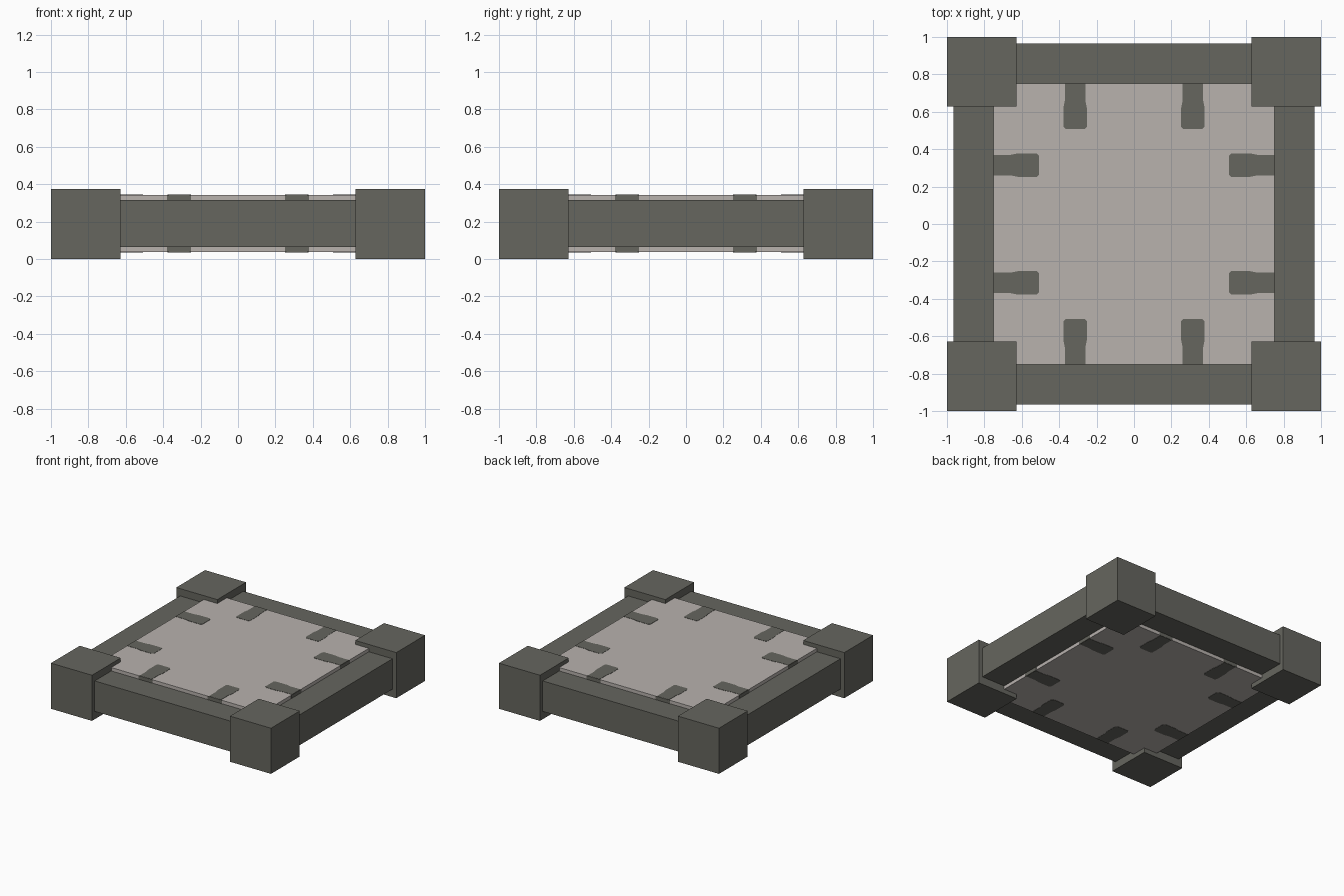
import bpy
import bmesh
from math import pi
from mathutils import Matrix, Vector

cube = bpy.data.objects.get("Cube")
if cube:
    bpy.data.objects.remove(cube, do_unlink=True)


def make_material(name, rgb):
    mat = bpy.data.materials.new(name)
    mat.use_nodes = True
    color = (*rgb, 1.0)
    mat.diffuse_color = color
    mat.node_tree.nodes["Principled BSDF"].inputs["Base Color"].default_value = color
    return mat


dark = make_material("dark grey stone", (0.133, 0.133, 0.114))
pale = make_material("pale grey stone", (0.479, 0.445, 0.423))


def add_object(name, bm, mat):
    bmesh.ops.recalc_face_normals(bm, faces=bm.faces)
    mesh = bpy.data.meshes.new(name)
    bm.to_mesh(mesh)
    bm.free()
    mesh.materials.append(mat)
    obj = bpy.data.objects.new(name, mesh)
    bpy.context.collection.objects.link(obj)
    return obj


def add_box(name, low, high, mat, turn=0.0):
    low, high = Vector(low), Vector(high)
    bm = bmesh.new()
    bmesh.ops.create_cube(bm, size=1.0)
    bmesh.ops.scale(bm, vec=high - low, verts=bm.verts)
    bmesh.ops.translate(bm, vec=(low + high) / 2, verts=bm.verts)
    bmesh.ops.rotate(bm, matrix=Matrix.Rotation(turn, 3, "Z"), verts=bm.verts)
    return add_object(name, bm, mat)


def add_prism(name, outline, bottom, top, mat, turn):
    bm = bmesh.new()
    face = bm.faces.new([bm.verts.new((x, y, bottom)) for x, y in outline])
    result = bmesh.ops.extrude_face_region(bm, geom=[face])
    raised = [v for v in result["geom"] if isinstance(v, bmesh.types.BMVert)]
    bmesh.ops.translate(bm, vec=(0, 0, top - bottom), verts=raised)
    bmesh.ops.rotate(bm, matrix=Matrix.Rotation(turn, 3, "Z"), verts=bm.verts)
    return add_object(name, bm, mat)


# Central slab, standing slightly proud of the frame above and below
EDGE, BOTTOM, TOP = 0.75, 0.037, 0.343
add_box("slab", (-EDGE, -EDGE, BOTTOM), (EDGE, EDGE, TOP), pale)

# Half outline of one inlaid tab: stem at the slab edge, rounded head inward
half = [(0.055, -EDGE), (0.055, -0.66), (0.063, -0.62),
        (0.063, -0.52), (0.05, -0.507)]
tab = half + [(-x, y) for x, y in reversed(half)]

# Four matching sides of the frame
for side, turn in zip(("front", "left", "back", "right"),
                      (0, pi / 2, pi, 3 * pi / 2)):
    add_box(f"{side}_beam", (-0.68, -0.965, 0.065), (0.68, -0.745, 0.315),
            dark, turn)
    add_box(f"{side}_corner_block", (-1, -1, 0), (-0.627, -0.627, 0.375),
            dark, turn)
    for number, center in enumerate((-0.315, 0.315), 1):
        outline = [(x + center, y) for x, y in tab]
        add_prism(f"{side}_tab_{number}", outline, BOTTOM - 0.002, TOP + 0.002,
                  dark, turn)
        # Continuation of the tab down the slab edge
        add_box(f"{side}_tab_edge_{number}",
                (center - 0.065, -EDGE - 0.002, BOTTOM),
                (center + 0.065, -EDGE + 0.002, TOP), dark, turn)
